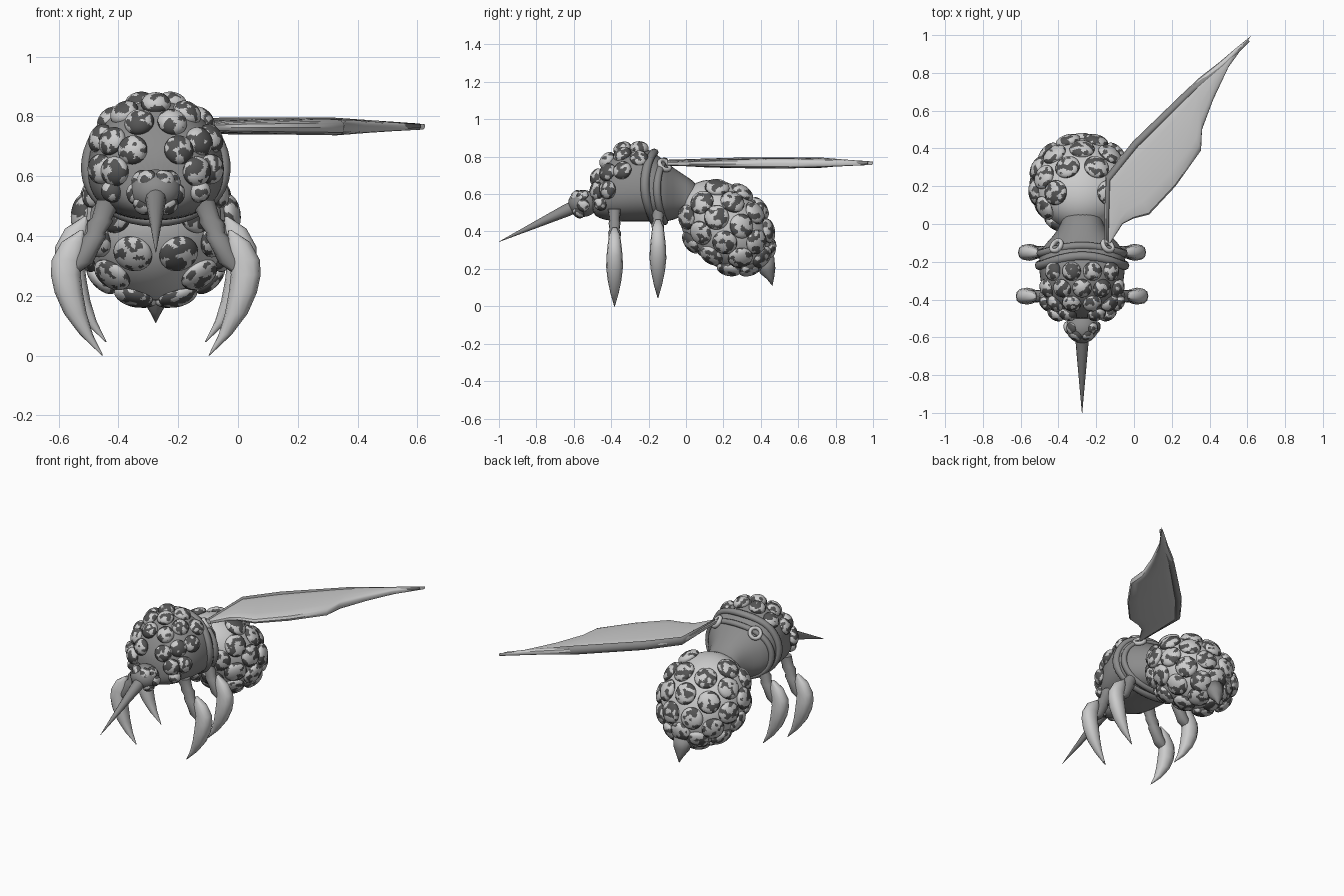
import bpy, bmesh, math
from mathutils import Vector, Matrix, noise

if "Cube" in bpy.data.objects:
    bpy.data.objects.remove(bpy.data.objects["Cube"])

CX = -0.275  # body symmetry plane


def grey(name, v):
    m = bpy.data.materials.new(name)
    m.diffuse_color = (v, v, v, 1)
    m.use_nodes = True
    m.node_tree.nodes["Principled BSDF"].inputs["Base Color"].default_value = m.diffuse_color
    return m


DARK, MID, PALE = grey("dark_shell", .09), grey("mid_shell", .26), grey("pale_shell", .52)


def finish(name, bm, mats=(), angle=None, subsurf=0, scale=18, level=0.0):
    """Make an object; with two materials the second one appears in mottled patches."""
    bmesh.ops.recalc_face_normals(bm, faces=bm.faces)
    me = bpy.data.meshes.new(name)
    if len(mats) == 2:
        for f in bm.faces:
            f.material_index = int(noise.noise(f.calc_center_median() * scale) > level)
    bm.to_mesh(me)
    bm.free()
    for m in mats:
        me.materials.append(m)
    ob = bpy.data.objects.new(name, me)
    bpy.context.collection.objects.link(ob)
    for p in me.polygons:
        p.use_smooth = True
    if subsurf:
        m = ob.modifiers.new("smooth", 'SUBSURF')
        m.levels = m.render_levels = subsurf
    if angle:
        bpy.context.view_layer.objects.active = ob
        ob.select_set(True)
        bpy.ops.object.shade_smooth_by_angle(angle=math.radians(angle))
        ob.select_set(False)
    return ob


def loft(name, rings, n=16, power=1.0, closed=False, **kw):
    """Skin elliptical rings given as (centre, half axis u, half axis v)."""
    bm = bmesh.new()
    loops = []
    for c, u, v in rings:
        loop = []
        for i in range(n):
            a = 2 * math.pi * i / n
            ca, sa = math.cos(a), math.sin(a)
            ca = math.copysign(abs(ca) ** power, ca)
            sa = math.copysign(abs(sa) ** power, sa)
            loop.append(bm.verts.new(Vector(c) + Vector(u) * ca + Vector(v) * sa))
        loops.append(loop)
    pairs = list(zip(loops, loops[1:]))
    if closed:
        pairs.append((loops[-1], loops[0]))
    else:
        bm.faces.new(loops[0])
        bm.faces.new(loops[-1])
    for a, b in pairs:
        for i in range(n):
            j = (i + 1) % n
            bm.faces.new((a[i], a[j], b[j], b[i]))
    return finish(name, bm, **kw)


def blobs(name, items, **kw):
    """Flattened balls given as (position, normal, radius, height)."""
    bm = bmesh.new()
    for p, nrm, r, h in items:
        rot = Vector(nrm).to_track_quat('Z', 'Y').to_matrix().to_4x4()
        mat = Matrix.Translation(p) @ rot @ Matrix.Diagonal((r, r, h, 1))
        bmesh.ops.create_icosphere(bm, subdivisions=4, radius=1, matrix=mat)
    return finish(name, bm, **kw)


def ellipsoid(name, c, size, rx=0.0, **kw):
    bm = bmesh.new()
    mat = Matrix.Translation(c) @ Matrix.Rotation(rx, 4, 'X') @ Matrix.Diagonal((*size, 1))
    bmesh.ops.create_uvsphere(bm, u_segments=40, v_segments=24, radius=1, matrix=mat)
    return finish(name, bm, **kw)


def taper(co):
    """Narrow the thorax toward its crown and flare it at the belly."""
    return Vector((CX + (co.x - CX) * (1 - .55 * (co.z - .62)), co.y, co.z))


# Thorax: sections along y as (y, centre z, half width, half height)
SEC = [(-.505, .57, .08, .07), (-.47, .595, .15, .125), (-.40, .635, .20, .182),
       (-.30, .655, .225, .205), (-.20, .65, .235, .197), (-.13, .62, .22, .172),
       (-.07, .60, .155, .142), (0, .595, .105, .102), (.08, .56, .095, .085)]
thorax = loft("thorax", [((CX, y, z), (w, 0, 0), (0, 0, h)) for y, z, w, h in SEC], 28, .87,
              subsurf=1, mats=(MID,))
for v in thorax.data.vertices:
    v.co = taper(v.co)


def thorax_point(y, deg):
    for a, b in zip(SEC, SEC[1:]):
        if a[0] <= y <= b[0]:
            t = (y - a[0]) / (b[0] - a[0])
            z, w, h = (a[k] + (b[k] - a[k]) * t for k in (1, 2, 3))
            s, c = math.sin(math.radians(deg)), math.cos(math.radians(deg))
            return taper(Vector((CX + w * s, y, z + h * c)))


# Thorax bumps
rows = [(-.25, (16, 47)), (-.34, (0, 33, 66)), (-.42, (19, 56, 90)), (-.475, (35, 78))]
items = []
for y, degs in rows:
    for d in degs:
        for s in ((1, -1) if d else (1,)):
            p = thorax_point(y, d * s)
            items.append((p, p - Vector((CX, -.26, .63)), .05, .036))
blobs("thorax_bumps", items, mats=(DARK, PALE), scale=38, level=.05)

# Collar ridges round the back of the thorax
for k, (y0, amp, r) in enumerate([(-.17, .05, .020), (-.115, .04, .017)]):
    rings = []
    for i in range(40):
        d = i * 9
        s = math.sin(math.radians(d))
        out = Vector((s, 0, math.cos(math.radians(d))))
        rings.append((thorax_point(y0 - amp * s * s, d), out * r, (0, r * 1.2, 0)))
    loft(f"collar_ridge_{k + 1}", rings, 8, closed=True, mats=(MID,))

# Head with lumps, and the long beak
ellipsoid("head", (CX, -.55, .55), (.085, .08, .072), mats=(MID,))
lumps = []
for s in (-1, 1):
    for x, y, z in ((.055, -.555, .59), (.075, -.55, .54), (.045, -.575, .50), (.03, -.59, .59)):
        p = Vector((CX + s * x, y, z))
        lumps.append((p, p - Vector((CX, -.53, .55)), .034, .022))
    lumps.append((Vector((CX + s * .145, -.455, .55)), (s, -1, 0), .038, .038))
blobs("head_lumps", lumps, mats=(DARK, PALE), scale=38)
axis = Vector((0, -.40, -.19)).normalized()
up = Vector((1, 0, 0)).cross(axis)
base, tip = Vector((CX, -.58, .54)), Vector((CX, -1.0, .345))
loft("beak", [(base.lerp(tip, t), (r, 0, 0), up * r) for t, r in
              ((0, .036), (.15, .033), (.55, .018), (1, .001))], 12, angle=40, mats=(MID,))

# Abdomen: tilted egg with rows of bumps, bare underneath
AC, AL, AS, AW = Vector((CX, .208, .43)), .28, .207, .255
d_ax, n_ax, x_ax = Vector((0, .70, -.714)), Vector((0, .714, .70)), Vector((1, 0, 0))
ellipsoid("abdomen", AC, (AW, AL, AS), math.atan2(-.714, .70), mats=(PALE,))
items = []
for k, (theta, count) in enumerate([(22, 5), (50, 8), (77, 10), (103, 10), (129, 8)]):
    ct, st = math.cos(math.radians(theta)), math.sin(math.radians(theta))
    for i in range(count):
        a = 2 * math.pi * (i + .5 * (k % 2)) / count
        bare_belly = math.cos(a) < -.96 and theta > 60
        bare_front = math.cos(a) > .8 and theta > 120
        if bare_belly or bare_front:
            continue
        ca, sa = math.cos(a), math.sin(a)
        p = AC + d_ax * AL * ct + n_ax * AS * st * ca + x_ax * AW * st * sa
        nrm = d_ax * ct / AL + n_ax * st * ca / AS + x_ax * st * sa / AW
        items.append((p, nrm, .066, .034))
blobs("abdomen_bumps", items, mats=(DARK, PALE), scale=34, level=-.02)

# Tail spike
loft("tail_spike", [((CX, y, z), (r, 0, 0), (0, r * .85, r * .3)) for y, z, r in
                    ((.42, .25, .06), (.437, .19, .048), (.453, .15, .022), (.462, .11, .001))],
     12, mats=(MID,))

# Legs: jointed upper part and a curved claw, as (offset x, z, half x, half y)
UPPER = [(.155, .52, .042, .035), (.18, .46, .034, .027), (.187, .445, .042, .032),
         (.20, .41, .031, .027), (.207, .395, .040, .034), (.228, .35, .036, .032),
         (.25, .31, .040, .034), (.285, .265, .012, .02)]
CLAW = [(.248, .42, .005, .012), (.275, .38, .04, .030), (.297, .32, .051, .038),
        (.301, .27, .050, .043), (.291, .21, .047, .045), (.269, .14, .038, .037),
        (.232, .07, .022, .022), (.178, 0, .002, .002)]
for label, y, dx, dz in (("front", -.382, 0, 0), ("back", -.15, -.012, .045)):
    for side, s in (("left", -1), ("right", 1)):
        for part, data, mat in (("leg", UPPER, MID), ("claw", CLAW, PALE)):
            loft(f"{label}_{side}_{part}",
                 [((CX + s * (x + dx), y, z + dz), (a, 0, 0), (0, b, 0)) for x, z, a, b in data],
                 12, .85, angle=45, mats=(mat,))

# Wing sockets on both shoulders
for side, s in (("left", -1), ("right", 1)):
    c, nrm = Vector((CX + s * .135, -.115, .755)), Vector((s * .6, .5, .6)).normalized()
    t = nrm.orthogonal().normalized()
    b = nrm.cross(t)
    rings = []
    for i in range(20):
        a = 2 * math.pi * i / 20
        out = t * math.cos(a) + b * math.sin(a)
        rings.append((c + out * .032, out * .012, nrm * .014))
    loft(f"{side}_wing_socket", rings, 8, closed=True, mats=(PALE,))

# Single wing: (leading x, y, trailing x, y, half thickness)
WING = [(-.155, -.10, -.125, -.10, .012), (-.155, .10, -.06, 0, .016), (-.15, .25, 0, .03, .020),
        (-.07, .36, .08, .05, .022), (.10, .53, .22, .20, .026), (.24, .67, .355, .39, .028),
        (.34, .77, .36, .50, .026), (.45, .855, .42, .66, .020), (.55, .94, .50, .83, .014),
        (.625, 1.0, .615, .99, .008)]
rings = []
for lx, ly, tx, ty, h in WING:
    lead, trail = Vector((lx, ly, .768)), Vector((tx, ty, .762))
    rings.append(((lead + trail) / 2, (trail - lead) / 2, (0, 0, h)))
loft("wing", rings, 16, .6, angle=35, mats=(PALE,))

# Thick leading vein of the wing
loft("wing_vein", [((x + .008, y - .01, .768), (r * .7, -r * .7, 0), (0, 0, r * 1.3)) for x, y, r in
                   ((-.15, -.08, .012), (-.145, .25, .02), (.0, .43, .022), (.3, .72, .022),
                    (.45, .84, .014), (.6, .98, .006))], 8, mats=(MID,))
